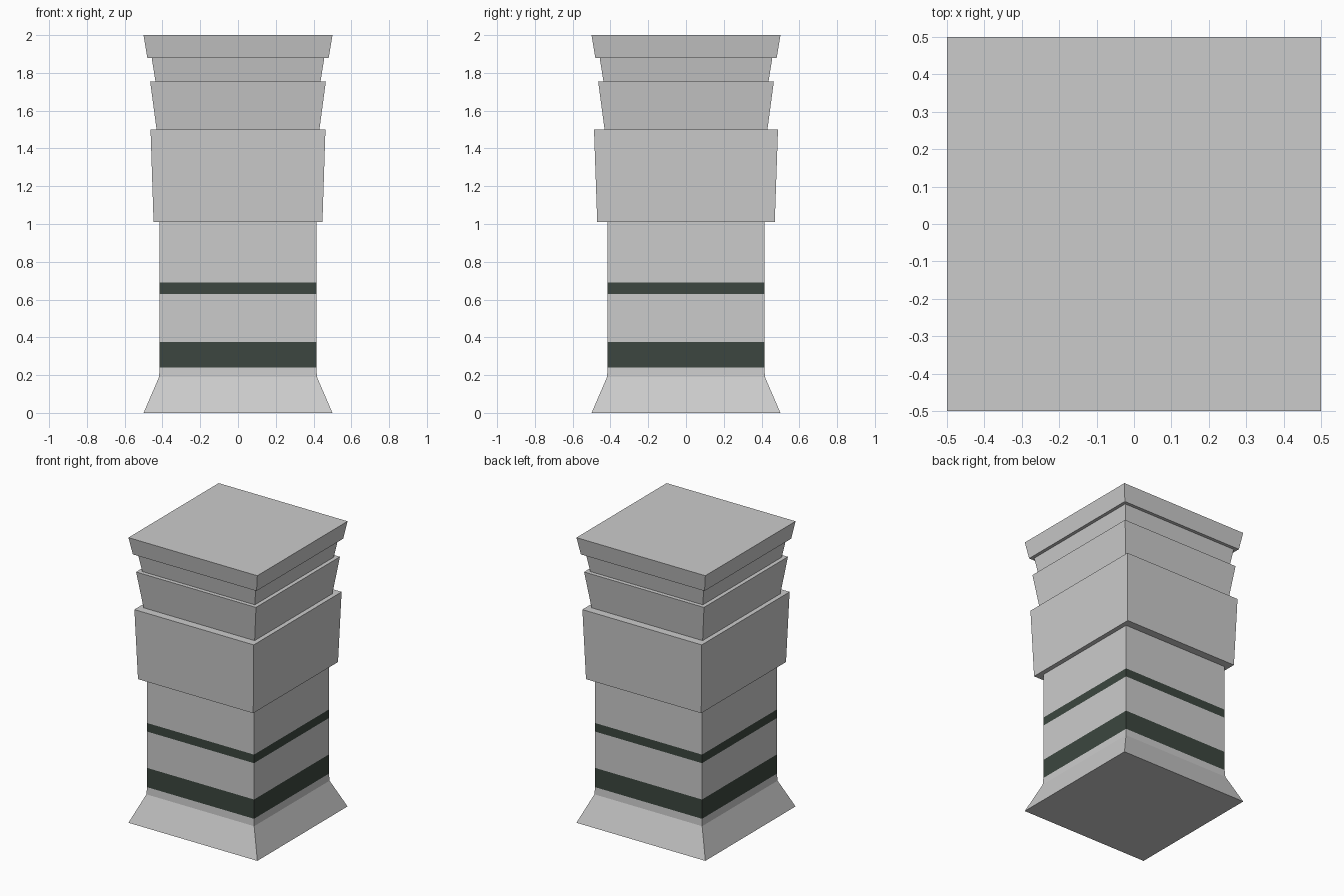
import bpy, bmesh

if "Cube" in bpy.data.objects:
    bpy.data.objects.remove(bpy.data.objects["Cube"])

dark = bpy.data.materials.new("dark_band")
dark.diffuse_color = (0.045, 0.062, 0.05, 1)
dark.use_nodes = True
dark.node_tree.nodes["Principled BSDF"].inputs["Base Color"].default_value = dark.diffuse_color


def block(name, z0, z1, bottom, top, mat=None):
    """Four-sided tapered block; bottom and top are (x, y) half sizes."""
    bm = bmesh.new()
    bmesh.ops.create_cube(bm, size=2)
    for v in bm.verts:
        half, z = (top, z1) if v.co.z > 0 else (bottom, z0)
        v.co = (v.co.x * half[0], v.co.y * half[1], z)
    mesh = bpy.data.meshes.new(name)
    bm.to_mesh(mesh)
    bm.free()
    if mat:
        mesh.materials.append(mat)
    obj = bpy.data.objects.new(name, mesh)
    bpy.context.collection.objects.link(obj)


def square(h):
    return (h, h)


# Flared foot and the collar above it
block("foot", 0, 0.19, square(0.5), square(0.418))
block("foot_collar", 0.19, 0.24, square(0.418), square(0.415))

# Shaft with two dark bands flush with its faces
shaft = square(0.415)
block("wide_band", 0.24, 0.375, shaft, shaft, dark)
block("lower_shaft", 0.375, 0.63, shaft, shaft)
block("narrow_band", 0.63, 0.69, shaft, shaft, dark)
block("upper_shaft", 0.69, 1.01, shaft, shaft)

# Stepped head, each block widening upward
block("head_block", 1.01, 1.5, (0.447, 0.47), (0.463, 0.487))
block("upper_step", 1.5, 1.755, square(0.431), square(0.465))
block("neck", 1.755, 1.88, square(0.437), square(0.457))
block("cap", 1.88, 2.0, square(0.48), square(0.5))
